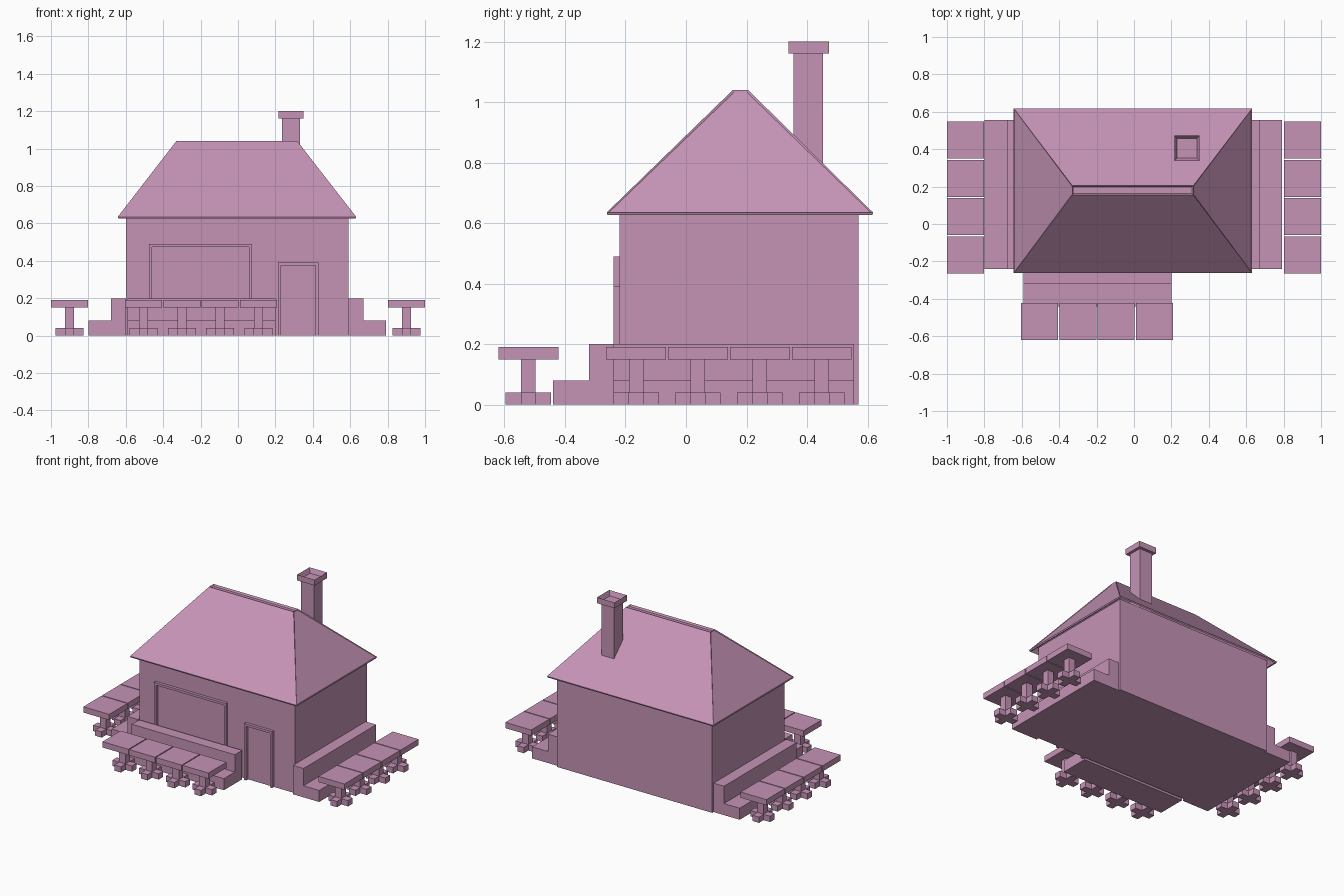
import bpy, bmesh

if "Cube" in bpy.data.objects:
    bpy.data.objects.remove(bpy.data.objects["Cube"])

mauve = bpy.data.materials.new("mauve")
mauve.diffuse_color = (0.56, 0.295, 0.467, 1)
mauve.use_nodes = True
mauve.node_tree.nodes["Principled BSDF"].inputs["Base Color"].default_value = mauve.diffuse_color


def finish(bm, name):
    bmesh.ops.recalc_face_normals(bm, faces=bm.faces)
    me = bpy.data.meshes.new(name)
    bm.to_mesh(me)
    bm.free()
    me.materials.append(mauve)
    ob = bpy.data.objects.new(name, me)
    bpy.context.collection.objects.link(ob)
    return ob


def add_box(bm, x0, x1, y0, y1, z0, z1):
    v = [bm.verts.new((x, y, z)) for z in (z0, z1)
         for x, y in ((x0, y0), (x1, y0), (x1, y1), (x0, y1))]
    for f in ((3, 2, 1, 0), (4, 5, 6, 7), (0, 1, 5, 4), (1, 2, 6, 5), (2, 3, 7, 6), (3, 0, 4, 7)):
        bm.faces.new([v[i] for i in f])


def box(name, *dims):
    bm = bmesh.new()
    add_box(bm, *dims)
    return finish(bm, name)


def prism(name, profile, to3d, a, b):
    """Extrude a 2D profile from a to b."""
    bm = bmesh.new()
    rings = [[bm.verts.new(to3d(p, q, t)) for p, q in profile] for t in (a, b)]
    n = len(profile)
    for r in rings:
        bm.faces.new(r)
    for i in range(n):
        j = (i + 1) % n
        bm.faces.new((rings[0][i], rings[0][j], rings[1][j], rings[1][i]))
    return finish(bm, name)


# House walls
box("walls", -0.60, 0.59, -0.22, 0.57, 0, 0.65)

# Hipped roof shell with sunken hip ends and ridge groove
bm = bmesh.new()
low = [bm.verts.new((x, y, 0.635)) for x, y in ((-.643, -.262), (.632, -.262), (.632, .618), (-.643, .618))]
top = [bm.verts.new((x, y, 1.04)) for x, y in ((-.33, .155), (.317, .155), (.317, .205), (-.33, .205))]
sides = [bm.faces.new((low[i], low[(i + 1) % 4], top[(i + 1) % 4], top[i])) for i in range(4)]
ridge = bm.faces.new(top)
bm.normal_update()
bmesh.ops.inset_individual(bm, faces=[sides[1], sides[3]], thickness=0.008, depth=-0.004)
bmesh.ops.inset_individual(bm, faces=[ridge], thickness=0.01, depth=-0.012)
roof = finish(bm, "roof")
solid = roof.modifiers.new("thickness", 'SOLIDIFY')
solid.thickness = 0.01
solid.offset = -1

# Chimney with hollow cap
box("chimney_stack", 0.235, 0.332, 0.356, 0.452, 0.70, 1.165)
bm = bmesh.new()
add_box(bm, 0.217, 0.351, 0.338, 0.472, 1.16, 1.20)
bm.normal_update()
cap_top = max(bm.faces, key=lambda f: f.calc_center_median().z)
bmesh.ops.inset_individual(bm, faces=[cap_top], thickness=0.02, depth=0)
for v in cap_top.verts:
    v.co.z -= 0.032
finish(bm, "chimney_cap")

# Window and door frames (open at the bottom)
for name, x0, x1, z0, z1 in (("window_frame", -0.475, 0.075, 0.16, 0.49),
                             ("door_frame", 0.215, 0.43, 0, 0.39)):
    w = 0.016
    outline = [(x0, z0), (x0, z1), (x1, z1), (x1, z0),
               (x1 - w, z0), (x1 - w, z1 - w), (x0 + w, z1 - w), (x0 + w, z0)]
    prism(name, outline, lambda p, q, t: (p, t, q), -0.24, -0.215)

# Stepped benches: distance from the wall, height
step = [(0, 0), (0.20, 0), (0.20, 0.08), (0.08, 0.08), (0.08, 0.20), (0, 0.20)]
prism("front_bench", step, lambda p, q, t: (t, -0.24 - p, q), -0.59, 0.20)
prism("right_bench", step, lambda p, q, t: (0.59 + p, t, q), -0.24, 0.555)
prism("left_bench", step, lambda p, q, t: (-0.60 - p, t, q), -0.24, 0.555)


# Pedestal tables with cross-shaped feet
def table(name, x, y):
    bm = bmesh.new()
    add_box(bm, x - .099, x + .099, y - .099, y + .099, 0.15, 0.19)
    add_box(bm, x - .024, x + .024, y - .024, y + .024, 0.03, 0.155)
    add_box(bm, x - .075, x + .075, y - .025, y + .025, 0, 0.04)
    add_box(bm, x - .025, x + .025, y - .075, y + .075, 0, 0.04)
    finish(bm, name)


for i in range(4):
    table(f"front_table_{i + 1}", -0.505 + 0.2045 * i, -0.521)
    for side, x in (("left", -0.901), ("right", 0.901)):
        table(f"{side}_table_{i + 1}", x, -0.165 + 0.2045 * i)
